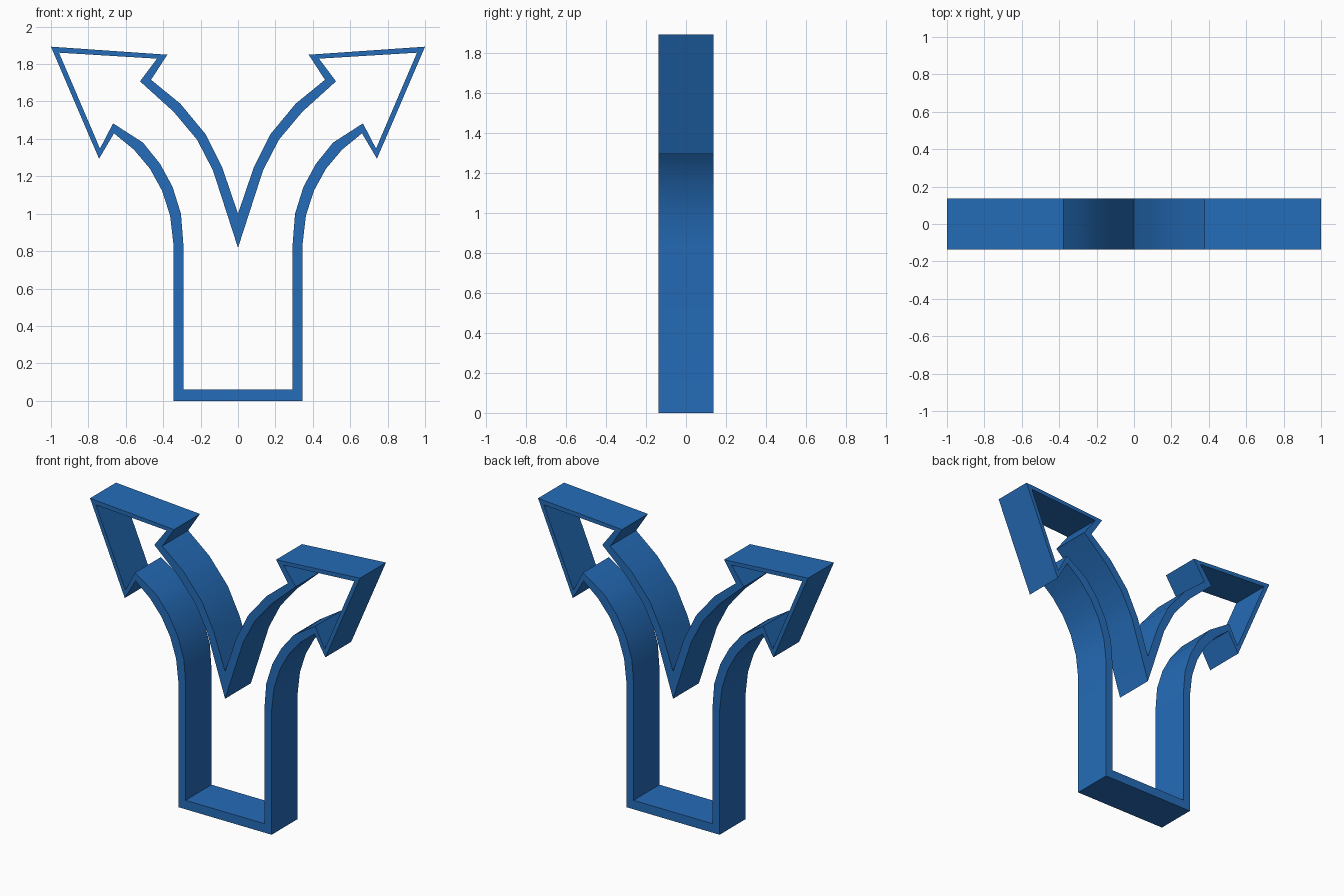
import bpy, bmesh, math

if "Cube" in bpy.data.objects:
    bpy.data.objects.remove(bpy.data.objects["Cube"])

HALF_DEPTH = 0.137

# Right half of the hollow forked arrow: (outer x, outer z, inner x, inner z)
HALF = [
    (0.345, 0.0, 0.292, 0.06),       # base corner
    (0.345, 0.835, 0.292, 0.835),    # stem top
    (0.363, 0.99, 0.305, 1.0),       # lower bend
    (0.406, 1.123, 0.350, 1.144),
    (0.470, 1.24, 0.417, 1.267),
    (0.556, 1.342, 0.508, 1.38),
    (0.663, 1.43, 0.668, 1.483),     # lower neck
    (0.743, 1.294, 0.738, 1.348),    # lower barb
    (1.0, 1.893, 0.957, 1.861),      # arrow tip
    (0.378, 1.85, 0.433, 1.829),     # upper barb
    (0.465, 1.716, 0.524, 1.708),    # upper neck
    (0.308, 1.588, 0.344, 1.545),    # upper bend
    (0.171, 1.422, 0.219, 1.396),
    (0.084, 1.246, 0.134, 1.232),
    (0.0, 1.0, 0.0, 0.818),          # crotch of the fork
]

# Mirror the half into a closed ring
ring = HALF + [(-a, b, -c, d) for a, b, c, d in reversed(HALF[:-1])]

bm = bmesh.new()


def loop(offset, y):
    return [bm.verts.new((p[offset], y, p[offset + 1])) for p in ring]


outer_front, outer_back = loop(0, -HALF_DEPTH), loop(0, HALF_DEPTH)
inner_front, inner_back = loop(2, -HALF_DEPTH), loop(2, HALF_DEPTH)

# Bridge the four loops: front rim, outer wall, back rim, inner wall
for a, b in ((outer_front, inner_front), (outer_back, outer_front),
             (inner_back, outer_back), (inner_front, inner_back)):
    for i in range(len(ring)):
        j = (i + 1) % len(ring)
        bm.faces.new((a[i], a[j], b[j], b[i]))
bmesh.ops.recalc_face_normals(bm, faces=bm.faces)

mesh = bpy.data.meshes.new("forked_arrow_outline")
bm.to_mesh(mesh)
bm.free()
arrow = bpy.data.objects.new("forked_arrow_outline", mesh)
bpy.context.collection.objects.link(arrow)

# Blue finish
blue = bpy.data.materials.new("blue")
blue.diffuse_color = (0.018, 0.15, 0.48, 1)
blue.use_nodes = True
blue.node_tree.nodes["Principled BSDF"].inputs["Base Color"].default_value = blue.diffuse_color
mesh.materials.append(blue)

# Smooth bends, crisp corners
bpy.context.view_layer.objects.active = arrow
arrow.select_set(True)
bpy.ops.object.shade_smooth_by_angle(angle=math.radians(30))
